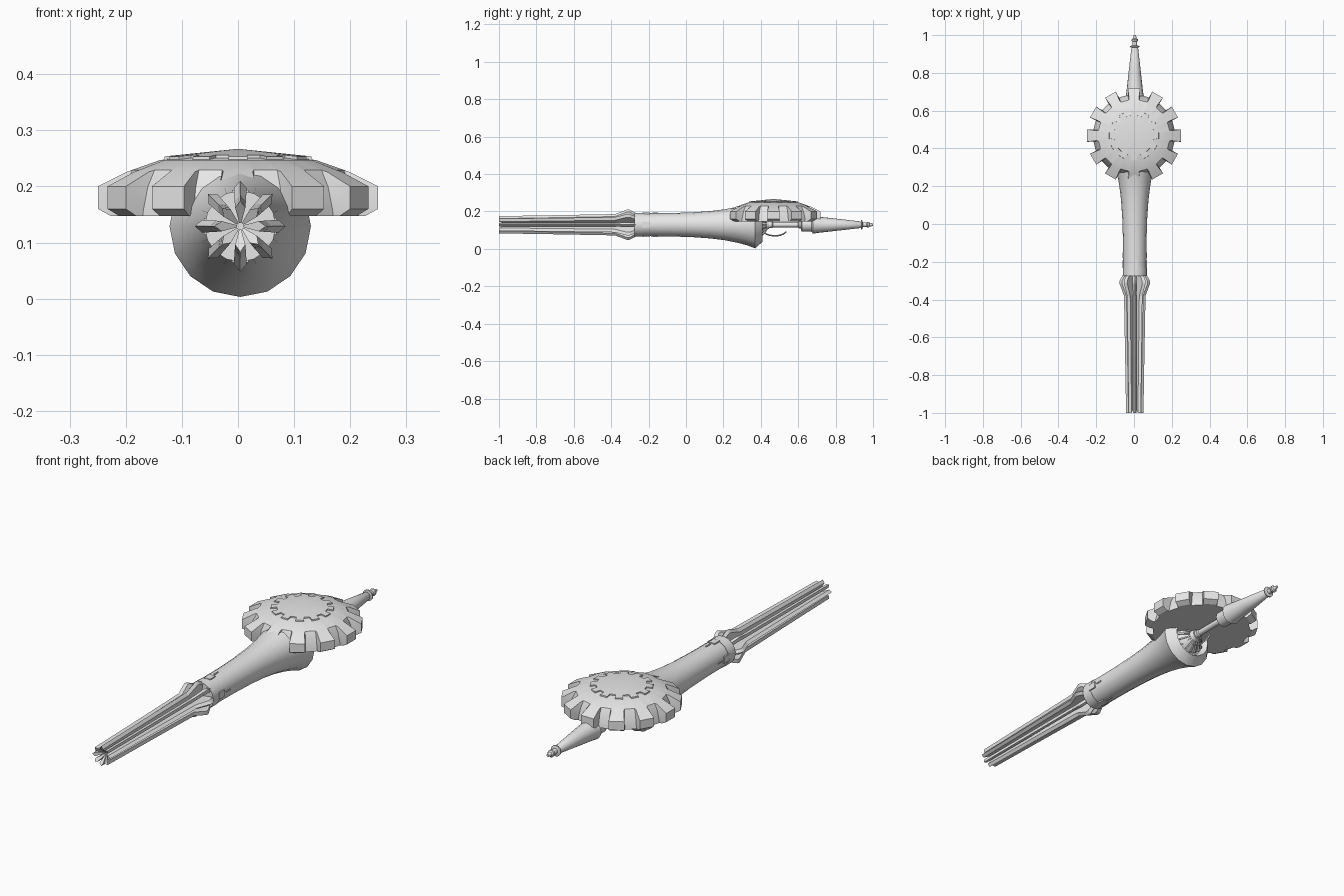
import bpy, bmesh, math
from mathutils import Matrix, Vector

if "Cube" in bpy.data.objects:
    bpy.data.objects.remove(bpy.data.objects["Cube"])

CX, CZ = 0.004, 0.129          # long axis of the barrel and body
GY = 0.468                     # centre of the toothed disc

grey = bpy.data.materials.new("light grey")
grey.diffuse_color = (0.8, 0.8, 0.8, 1)
grey.use_nodes = True
grey.node_tree.nodes["Principled BSDF"].inputs["Base Color"].default_value = grey.diffuse_color


def finish(name, bm, angle=None):
    bmesh.ops.remove_doubles(bm, verts=bm.verts, dist=1e-5)
    bmesh.ops.recalc_face_normals(bm, faces=bm.faces)
    me = bpy.data.meshes.new(name)
    bm.to_mesh(me)
    bm.free()
    me.materials.append(grey)
    ob = bpy.data.objects.new(name, me)
    bpy.context.collection.objects.link(ob)
    if angle:
        bpy.ops.object.select_all(action='DESELECT')
        ob.select_set(True)
        bpy.context.view_layer.objects.active = ob
        bpy.ops.object.shade_smooth_by_angle(angle=math.radians(angle))
    return ob


def skin(bm, rings, closed):
    """Bridge successive rings of points; cap the ends unless closed."""
    vr = [[bm.verts.new(p) for p in r] for r in rings]
    n, m = len(vr), len(vr[0])
    for i in range(n if closed else n - 1):
        a, b = vr[i], vr[(i + 1) % n]
        for j in range(m):
            k = (j + 1) % m
            bm.faces.new((a[j], a[k], b[k], b[j]))
    if not closed:
        bm.faces.new(vr[0])
        bm.faces.new(vr[-1])


def lathe(name, prof, seg=16, cx=CX, angle=35):
    """Turn (y, radius) points about the long axis."""
    bm = bmesh.new()
    rings = []
    for y, r in prof:
        rings.append([(cx + r * math.sin(math.tau * i / seg), y,
                       CZ - r * math.cos(math.tau * i / seg)) for i in range(seg)])
    skin(bm, rings, False)
    return finish(name, bm, angle)


def gear(name, tooth, valley, half, count=12):
    """Disc whose (radius, z) profile alternates between tooth and valley."""
    bm = bmesh.new()
    cols = []
    for i in range(count):
        for off, prof in ((-half, tooth), (half, tooth), (half + 1, valley), (29 - half, valley)):
            a = math.radians(i * 360 / count + off)
            cols.append([bm.verts.new((r * math.cos(a), GY + r * math.sin(a), z))
                         for r, z in prof])
    for i, a in enumerate(cols):
        b = cols[(i + 1) % len(cols)]
        for j in range(len(a) - 1):
            bm.faces.new((a[j], b[j], b[j + 1], a[j + 1]))
    bmesh.ops.dissolve_degenerate(bm, dist=1e-5, edges=bm.edges)
    return finish(name, bm, 20)


def boxes(name, items):
    """Boxes set radially around the axis: (angle, radius, y, size, tilt)."""
    bm = bmesh.new()
    for a, r, y, size, tilt in items:
        mat = (Matrix.Translation((CX, y, CZ)) @ Matrix.Rotation(a, 4, 'Y')
               @ Matrix.Translation((0, 0, r)) @ Matrix.Rotation(tilt, 4, 'X')
               @ Matrix.Diagonal(Vector((*size, 1))))
        bmesh.ops.create_cube(bm, size=1, matrix=mat)
    return finish(name, bm)


# Flared body with a dished rear end
lathe("body", [(-0.275, 0.061), (-0.1, 0.062), (0.03, 0.066), (0.13, 0.073),
               (0.21, 0.083), (0.28, 0.097), (0.33, 0.111), (0.37, 0.126),
               (0.41, 0.09), (0.385, 0.075), (0.385, 0.01)])
lathe("front_collar", [(-0.276, 0.056), (-0.276, 0.0635), (-0.225, 0.0635), (-0.225, 0.056)])

# Collar tabs and side slots
boxes("collar_tabs", [(k * math.pi / 2, 0.061, -0.212, (0.03, 0.04, 0.007), 0) for k in range(4)])
boxes("side_slots", [(k * math.pi / 2, 0.0615, -0.165, (0.006, 0.03, 0.006), 0) for k in range(4)])

# Eight barrel fins: each has a ridged outer edge and a hump near the body
bm = bmesh.new()
fin = [(-1.0, 0.046, 0.009), (-0.7, 0.051, 0.0095), (-0.38, 0.057, 0.010),
       (-0.315, 0.081, 0.0115), (-0.30, 0.080, 0.0115), (-0.26, 0.058, 0.010)]
for k in range(8):
    rot = Matrix.Translation((CX, 0, CZ)) @ Matrix.Rotation(k * math.pi / 4, 4, 'Y')
    rings = []
    for y, r, w in fin:
        dy = 0.03 if y < -0.9 else 0      # inner edge set back at the muzzle
        rings.append([rot @ Vector(p) for p in
                      ((0, y, r), (w, y, r - 0.013), (0.002, y + dy, 0.006),
                       (-0.002, y + dy, 0.006), (-w, y, r - 0.013))])
    skin(bm, rings, False)
finish("barrel_fins", bm)

# Large domed disc with twelve teeth, plus a small raised crown
gear("toothed_disc",
     [(0, 0.263), (0.14, 0.247), (0.2, 0.226), (0.252, 0.2), (0.252, 0.16), (0.228, 0.147), (0, 0.147)],
     [(0, 0.263), (0.14, 0.247), (0.19, 0.229), (0.205, 0.2), (0.215, 0.16), (0.217, 0.147), (0, 0.147)], 7.5)
gear("disc_crown",
     [(0, 0.267), (0.132, 0.2535), (0.133, 0.245), (0, 0.245)],
     [(0, 0.267), (0.107, 0.256), (0.108, 0.245), (0, 0.245)], 7.5)

# Ribbed hub and rod behind the body
lathe("rear_hub", [(0.383, 0.068), (0.40, 0.06), (0.43, 0.026), (0.445, 0.022)])
boxes("hub_ribs", [(k * math.tau / 16, 0.048, 0.412, (0.006, 0.052, 0.010), math.radians(-48))
                   for k in range(16)])
lathe("rod", [(0.40, 0.018), (0.46, 0.018), (0.465, 0.014), (0.60, 0.014),
              (0.605, 0.02), (0.635, 0.02)], 12)

# Tapered tail with a ring and a small tip
lathe("tail", [(0.615, 0.03), (0.62, 0.037), (0.672, 0.037), (0.678, 0.048), (0.70, 0.044),
               (0.80, 0.033), (0.93, 0.018), (0.94, 0.01)], 16)
lathe("tail_ring", [(0.934, 0.012), (0.936, 0.025), (0.942, 0.025), (0.946, 0.012)], 12)
lathe("tail_tip", [(0.94, 0.013), (0.965, 0.012), (0.97, 0.016), (0.978, 0.016),
                   (0.982, 0.01), (1.0, 0.006)], 12)

# Curved trigger hanging below the rod
bm = bmesh.new()
rings = []
for i in range(11):
    t = math.radians(-165 + 150 * i / 10)
    c = Vector((CX, 0.475 + 0.062 * math.cos(t), 0.1 + 0.03 * math.sin(t)))
    n = Vector((0, math.cos(t), 1.5 * math.sin(t))).normalized()
    w = 0.004
    rings.append([c + n * w * a + Vector((w * b, 0, 0))
                  for a, b in ((1, 0), (0, 1), (-1, 0), (0, -1))])
skin(bm, rings, False)
finish("trigger", bm, 40)
bm = bmesh.new()
bmesh.ops.create_cube(bm, size=1, matrix=Matrix.Translation((CX, 0.417, 0.105))
                      @ Matrix.Diagonal((0.008, 0.012, 0.03, 1)))
finish("trigger_mount", bm)
